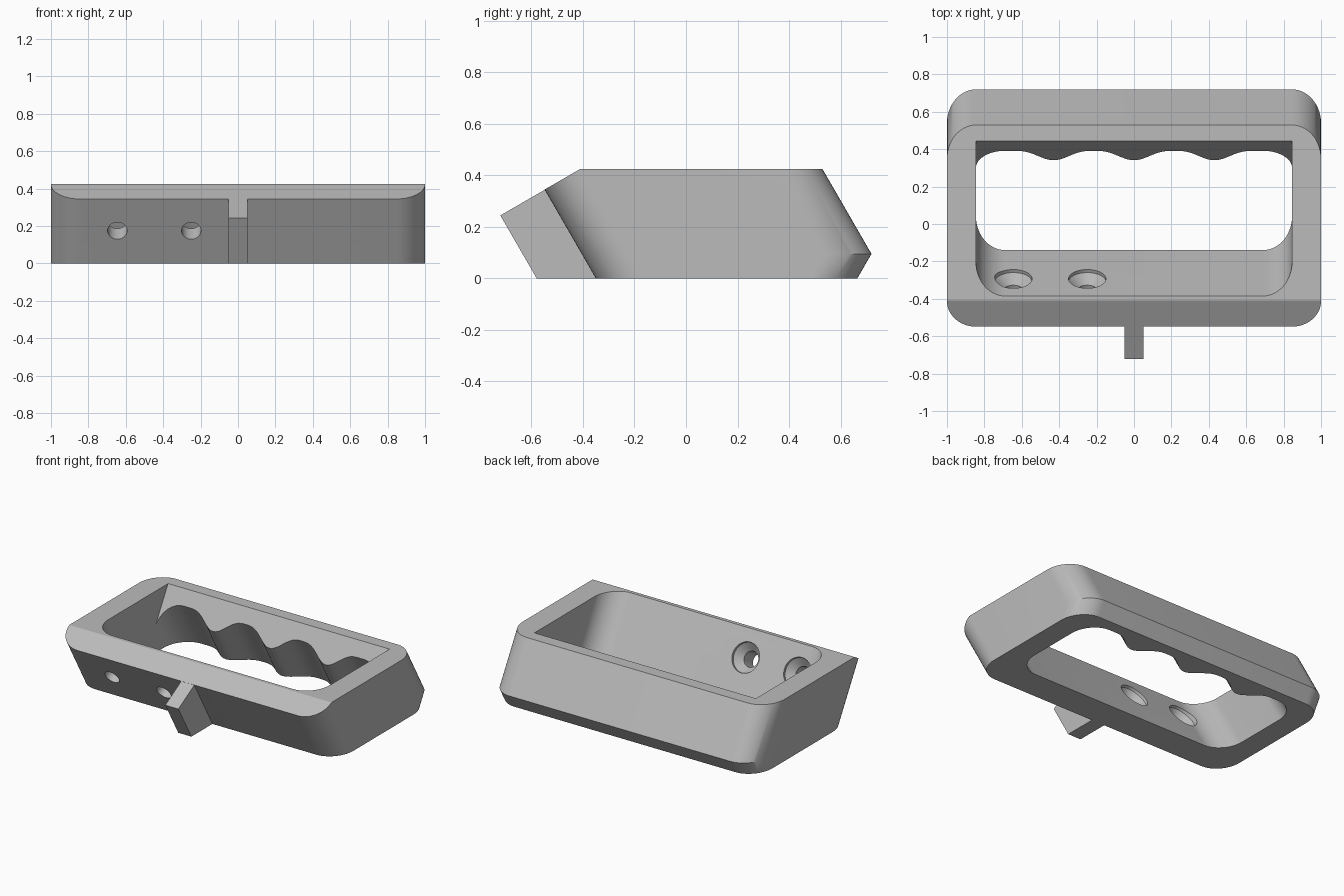
import bpy, bmesh, math
from mathutils import Matrix, Vector

cube = bpy.data.objects.get("Cube")
if cube:
    bpy.data.objects.remove(cube, do_unlink=True)

COS, SIN, TAN = math.cos(math.pi / 6), 0.5, math.tan(math.pi / 6)
R = 0.157          # corner radius
TOP = 0.425        # body height
BEND = 0.095       # height where the back wall folds under

grey = bpy.data.materials.new("grey")
grey.use_nodes = True
colour = (0.5, 0.5, 0.5, 1)
grey.diffuse_color = colour
grey.node_tree.nodes["Principled BSDF"].inputs["Base Color"].default_value = colour


def tilt(x, u, w):
    """Point in the leaning frame: u runs through the walls, w along them."""
    return Vector((x, u * COS - w * SIN, u * SIN + w * COS))


def arc(cx, cy, rx, ry, start, n=14):
    return [(cx + rx * math.cos(a), cy + ry * math.sin(a))
            for a in (math.radians(start + 90 * i / n) for i in range(n + 1))]


def skin(bm, rings):
    """Skin a stack of equal rings into a closed solid."""
    loops = [[bm.verts.new(p) for p in ring] for ring in rings]
    n = len(loops[0])
    for a, b in zip(loops, loops[1:]):
        for i in range(n):
            j = (i + 1) % n
            bm.faces.new((a[i], a[j], b[j], b[i]))
    bm.faces.new(loops[0][::-1])
    bm.faces.new(loops[-1])


def finish(name, bm):
    bmesh.ops.recalc_face_normals(bm, faces=bm.faces)
    mesh = bpy.data.meshes.new(name)
    bm.to_mesh(mesh)
    bm.free()
    mesh.materials.append(grey)
    obj = bpy.data.objects.new(name, mesh)
    bpy.context.collection.objects.link(obj)
    return obj


def solid(name, rings):
    bm = bmesh.new()
    skin(bm, rings)
    return finish(name, bm)


def bar(name, profile, half_width):
    """Extrude a side profile of (y, z) points across x."""
    return solid(name, [[(x, y, z) for y, z in profile] for x in (-half_width, half_width)])


def cut(obj, cutter):
    bpy.context.view_layer.objects.active = obj
    mod = obj.modifiers.new("cut", "BOOLEAN")
    mod.operation = "DIFFERENCE"
    mod.solver = "EXACT"
    mod.object = cutter
    bpy.ops.object.modifier_apply(modifier=mod.name)
    bpy.data.objects.remove(cutter, do_unlink=True)


# Outer body: rounded rectangle leaning forward, with the back foot folded under
def outline(front, back, z):
    ry, cx = R / COS, 1 - R
    pts = (arc(cx, back - ry, R, ry, 0) + arc(-cx, back - ry, R, ry, 90)
           + arc(-cx, front + ry, R, ry, 180) + arc(cx, front + ry, R, ry, 270))
    return [(x, y, z) for x, y in pts]


FRONT, BACK = -0.35, 0.72
bm = bmesh.new()
skin(bm, [outline(FRONT, BACK - BEND * TAN, 0),
          outline(FRONT - BEND * TAN, BACK, BEND),
          outline(FRONT - TOP * TAN, BACK - (TOP - BEND) * TAN, TOP)])
# Square off the front top edge
bmesh.ops.bisect_plane(bm, geom=bm.verts[:] + bm.edges[:] + bm.faces[:],
                       plane_co=tilt(0, 0, 0.573), plane_no=tilt(0, 0, 1),
                       clear_outer=True)
bmesh.ops.holes_fill(bm, edges=[e for e in bm.edges if e.is_boundary], sides=0)
body = finish("handle_frame", bm)

# Hand opening with finger grooves along its back wall
HX, U_FRONT, U_BACK = 0.845, -0.121, 0.505
cx = HX - R
hole = arc(cx, U_BACK - R, R, R, 0)
steps = 72
for i in range(1, steps):
    x = 0.645 - 1.29 * i / steps
    ridge = (0.5 + 0.5 * math.cos(2 * math.pi * x / 0.43)) ** 1.5
    hole.append((x, U_BACK - 0.087 * ridge))
hole += arc(-cx, U_BACK - R, R, R, 90)
hole += arc(-cx, U_FRONT + R, R, R, 180) + arc(cx, U_FRONT + R, R, R, 270)
cut(body, solid("opening_cutter", [[tilt(x, u, w) for x, u in hole] for w in (-0.45, 0.85)]))

# Sloped relief above the finger grooves
slope = lambda z: 0.445 - (TOP - z) * TAN
cut(body, bar("relief_cutter", [(slope(0.02), 0.02), (slope(0.62), 0.62), (0, 0.62), (0.1, 0.1)], HX))

# Two recessed screw holes through the front wall
for x in (-0.645, -0.25):
    stages = [(-0.4, 0.052), (-0.19, 0.052), (-0.14, 0.1), (-0.06, 0.1)]
    rings = []
    for u, r in stages:
        turn = [2 * math.pi * i / 40 for i in range(40)]
        rings.append([tilt(x + r * math.cos(a), u, 0.377 + r * math.sin(a)) for a in turn])
    cut(body, solid("screw_hole_cutter", rings))

# Front peg, flush with the squared edge and the base
peg_profile = [(u / COS, 0) for u in (-0.295, -0.502)]
peg_profile += [tuple(tilt(0, u, 0.572))[1:] for u in (-0.502, -0.295)]
peg = bar("front_peg", peg_profile, 0.05)

for obj in (body, peg):
    bpy.ops.object.select_all(action="DESELECT")
    obj.select_set(True)
    bpy.context.view_layer.objects.active = obj
    bpy.ops.object.shade_smooth_by_angle(angle=math.radians(28))
